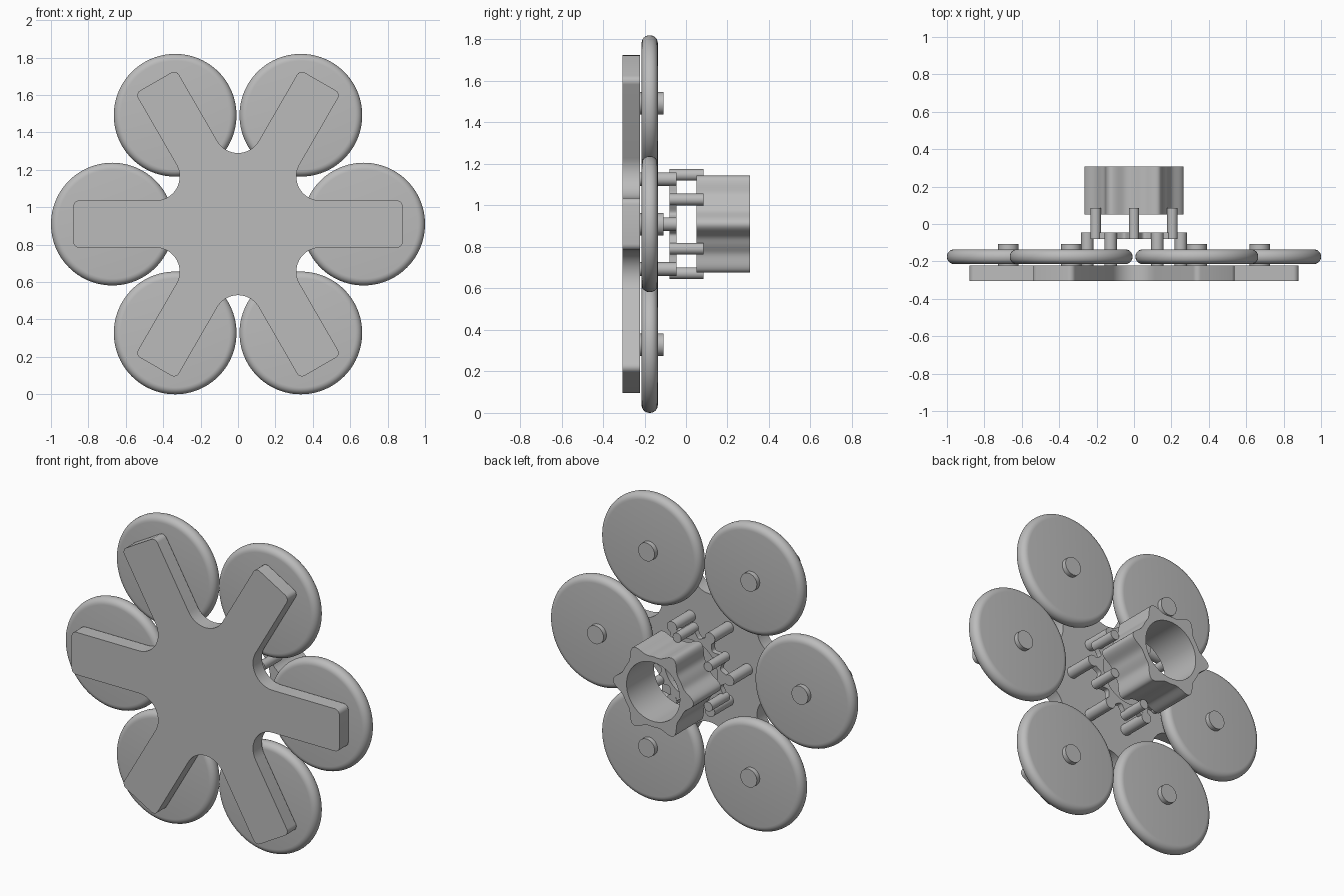
import bpy, bmesh
from math import sin, cos, pi, radians, tau
from mathutils import Matrix

if "Cube" in bpy.data.objects:
    bpy.data.objects.remove(bpy.data.objects["Cube"])

CENTRE_Z = 0.91

grey = bpy.data.materials.new("plain_grey")
grey.use_nodes = True
grey.diffuse_color = (0.5, 0.5, 0.5, 1)
grey.node_tree.nodes["Principled BSDF"].inputs["Base Color"].default_value = (0.5, 0.5, 0.5, 1)


def finish(name, bm):
    bmesh.ops.recalc_face_normals(bm, faces=bm.faces)
    mesh = bpy.data.meshes.new(name)
    bm.to_mesh(mesh)
    bm.free()
    mesh.materials.append(grey)
    obj = bpy.data.objects.new(name, mesh)
    bpy.context.collection.objects.link(obj)
    bpy.ops.object.select_all(action='DESELECT')
    obj.select_set(True)
    bpy.context.view_layer.objects.active = obj
    bpy.ops.object.shade_smooth_by_angle(angle=radians(32))
    return obj


def loop(bm, points, y):
    return [bm.verts.new((x, y, CENTRE_Z + z)) for x, z in points]


def bridge(bm, a, b):
    for i in range(len(a)):
        j = (i + 1) % len(a)
        bm.faces.new((a[i], a[j], b[j], b[i]))


def prism(name, points, y0, y1):
    bm = bmesh.new()
    a, b = loop(bm, points, y0), loop(bm, points, y1)
    bridge(bm, a, b)
    bm.faces.new(a)
    bm.faces.new(b)
    return finish(name, bm)


def tube(name, outer, inner, y0, y1):
    bm = bmesh.new()
    rings = [loop(bm, p, y) for p, y in
             ((outer, y0), (outer, y1), (inner, y1), (inner, y0))]
    for i in range(4):
        bridge(bm, rings[i], rings[(i + 1) % 4])
    return finish(name, bm)


def cylinder(name, radius, angle, distance, y0, y1, sides=32, round_edge=0):
    bm = bmesh.new()
    place = Matrix.Translation((distance * cos(angle), (y0 + y1) / 2,
                                CENTRE_Z + distance * sin(angle)))
    bmesh.ops.create_cone(bm, cap_ends=True, segments=sides, radius1=radius,
                          radius2=radius, depth=y1 - y0,
                          matrix=place @ Matrix.Rotation(pi / 2, 4, 'X'))
    if round_edge:
        rims = [e for e in bm.edges if abs(e.verts[0].co.y - e.verts[1].co.y) < 1e-5]
        bmesh.ops.bevel(bm, geom=rims, offset=round_edge, segments=6,
                        profile=0.5, affect='EDGES')
    return finish(name, bm)


def arc(cx, cz, r, start, end, steps):
    return [(cx + r * cos(radians(start + (end - start) * i / steps)),
             cz + r * sin(radians(start + (end - start) * i / steps)))
            for i in range(steps + 1)]


def polar(radius_at, count=240):
    return [(radius_at(tau * i / count) * cos(tau * i / count),
             radius_at(tau * i / count) * sin(tau * i / count)) for i in range(count)]


# Six-armed front plate: rounded arm tips and filleted notches
half, tip, corner, fillet = 0.126, 0.88, 0.03, 0.128
notch = (half + fillet) / sin(pi / 6)
arm = arc(tip - corner, -half + corner, corner, -90, 0, 5)
arm += arc(tip - corner, half - corner, corner, 0, 90, 5)
arm += arc(notch * cos(pi / 6), notch * sin(pi / 6), fillet, 270, 150, 16)
outline = []
for k in range(6):
    c, s = cos(k * pi / 3), sin(k * pi / 3)
    outline += [(x * c - z * s, x * s + z * c) for x, z in arm]
prism("front_plate", outline, -0.305, -0.221)

# Six rounded discs with axles, and the two sets of spacer pins
for k in range(6):
    a = k * pi / 3
    cylinder(f"disc_{k + 1}", 0.328, a, 0.672, -0.214, -0.136, 96, 0.037)
    cylinder(f"disc_axle_{k + 1}", 0.054, a, 0.672, -0.23, -0.108)
    cylinder(f"front_pin_{k + 1}", 0.033, a, 0.25, -0.225, -0.045, 24)
    cylinder(f"rear_pin_{k + 1}", 0.028, a + pi / 6, 0.237, -0.08, 0.085, 24)

# Scalloped ring joining both sets of pins
bore = polar(lambda t: 0.175)
tube("scalloped_ring", polar(lambda t: 0.225 + 0.025 * cos(12 * t)), bore, -0.079, -0.046)

# Hollow rear hub with six ribs
tube("rear_hub", polar(lambda t: 0.209 + 0.056 * (0.5 + 0.5 * cos(6 * t)) ** 2.5),
     bore, 0.05, 0.308)
